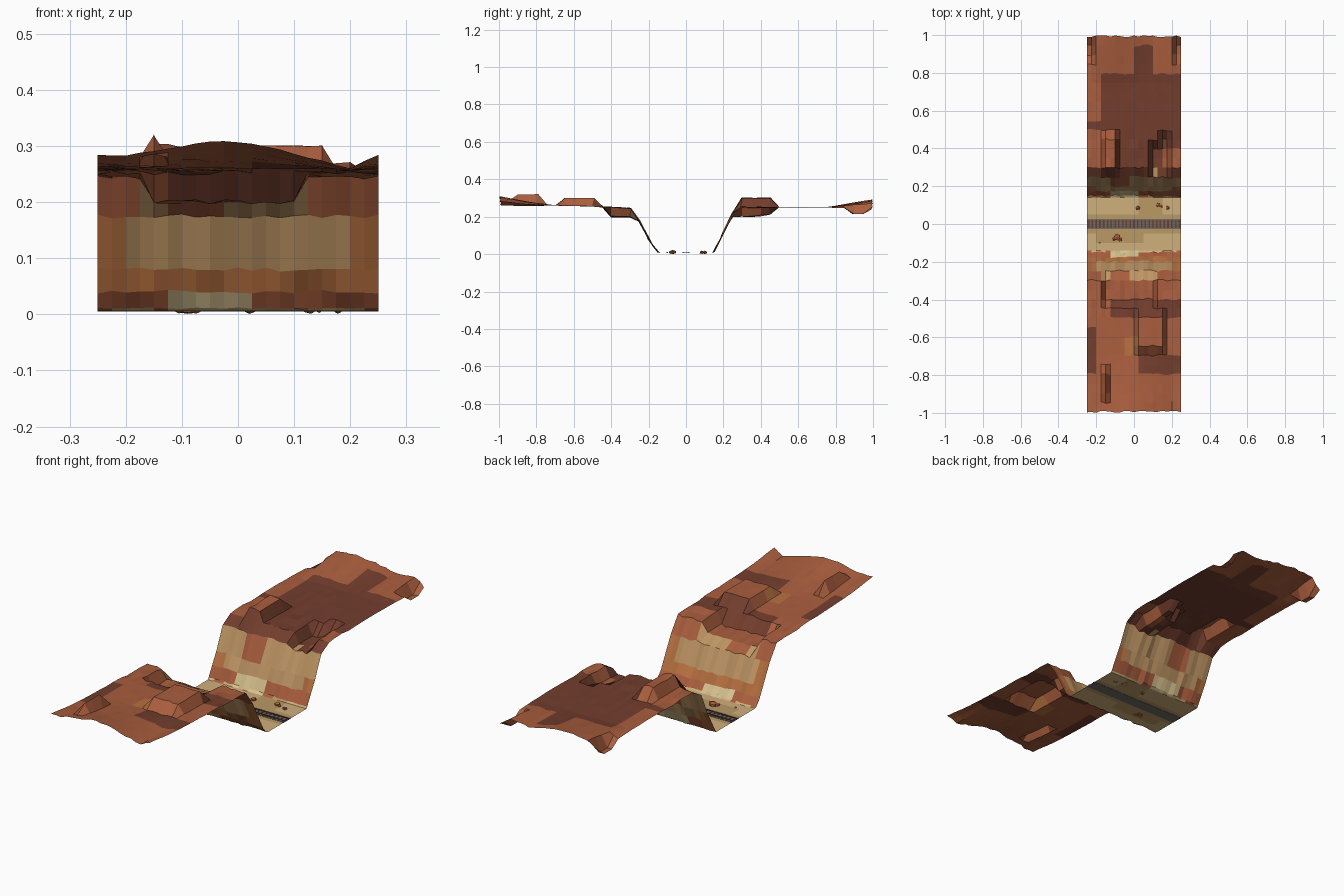
import bpy, bmesh, math, random
from mathutils import Vector

if "Cube" in bpy.data.objects:
    bpy.data.objects.remove(bpy.data.objects["Cube"])

random.seed(4)


def make_material(name, rgb):
    m = bpy.data.materials.new(name)
    m.diffuse_color = tuple((c / 255) ** 2.2 for c in rgb) + (1,)
    m.use_nodes = True
    m.node_tree.nodes["Principled BSDF"].inputs["Base Color"].default_value = m.diffuse_color
    return m


MATS = [make_material(n, c) for n, c in (
    ("red_rock", (168, 94, 64)), ("dark_rock", (114, 64, 49)),
    ("orange_rock", (182, 112, 66)), ("tan_rock", (190, 148, 100)),
    ("cream_rock", (214, 192, 142)), ("sand", (206, 174, 122)),
    ("dark_sand", (186, 152, 102)), ("ballast", (112, 106, 98)),
    ("rail_steel", (78, 76, 76)))]
RED, DARK, ORANGE, TAN, CREAM, SAND, DSAND, BALLAST, STEEL = range(9)

# Canyon cross-section (y, z) from the front edge to the back edge
PROFILE = [(-1, .285), (-.85, .268), (-.7, .26), (-.5, .255), (-.3, .245), (-.25, .175),
           (-.2, .08), (-.175, .04), (-.15, .011), (-.14, .006), (.14, .006), (.15, .013),
           (.175, .06), (.2, .115), (.25, .215), (.3, .25), (.75, .25), (1, .262)]


def lerp_table(t, table):
    for (a, u), (b, v) in zip(table, table[1:]):
        if t <= b:
            return u + (v - u) * (t - a) / (b - a)
    return table[-1][1]


# Rolling of the plateau ends; both sides match so the strip can tile
FRONT_WAVE = [(-.25, 0), (-.2, -.002), (-.1, .015), (-.03, .025), (.05, .015), (.2, -.025), (.25, 0)]
BACK_WAVE = [(-.25, -.025), (-.2, .02), (-.1, .03), (0, .02), (.1, 0), (.2, .01), (.25, -.025)]

# Raised blocks and sunken ledges: x0, x1, y0, y1, level
BLOCKS = [(-.16, -.14, -.9, -.8, .32), (.02, .16, -.66, -.49, .30),
          (-.155, .105, -.41, -.29, .20), (-.16, -.09, .29, .46, .30),
          (.09, .18, .24, .41, .20), (.14, .18, .4, .46, .21)]


def height(x, y):
    z = lerp_table(y, PROFILE)
    if y < -.7:
        z += lerp_table(x, FRONT_WAVE) * (-y - .7) / .3
    if y > .75:
        z += lerp_table(x, BACK_WAVE) * (y - .75) / .25
    if abs(x) > .22 and .86 < y < .96:
        z = .215
    for x0, x1, y0, y1, level in BLOCKS:
        if x0 <= x <= x1 and y0 <= y <= y1:
            z = level
    return z


def rock_colour(c):
    x, y, z = c
    if abs(y) < .145:
        blotch = (y > .07 and x > .02 and x < .15) or (-.1 < y < -.02 and -.2 < x < .05) or abs(y) < .05
        return DSAND if blotch else SAND
    if abs(y) < .31:
        if z < .05:
            return CREAM if -.125 < x < .025 else RED
        if z < .08:
            return ORANGE
        if z < .2:
            if -.125 < x < -.025 and z > .15:
                return RED
            if abs(x) > .2 or (y < 0 and x > .1 and z < .12):
                return ORANGE if z < .13 else TAN
            return TAN
        return DARK if y > 0 or abs(x) < .12 else RED
    if y > 0:
        if y > .8:
            return DARK if 0 < x < .1 and y < .95 else RED
        if x < -.17 and y > .55 or (x < -.1 and y < .48) or (x > .15 and y < .4):
            return RED
        return DARK
    if -.5 < y < -.4 and -.12 < x < .25:
        return DARK
    if -.78 < y < -.55 and (x < -.2 or (x > .03 and y < -.7)):
        return DARK
    if -.7 < y < -.6 and -.05 < x < .02:
        return ORANGE
    return RED


def finish(bm, name, mats=MATS):
    me = bpy.data.meshes.new(name)
    bm.to_mesh(me)
    bm.free()
    for m in mats:
        me.materials.append(m)
    ob = bpy.data.objects.new(name, me)
    bpy.context.collection.objects.link(ob)
    return ob


# Canyon sheet: plateaus, cliffs and valley floor
bm = bmesh.new()
N = 20
ys = sorted({round(-1 + .05 * i, 3) for i in range(41)} | {-.175, .175, -.14, .14})
rows = []
for y in ys:
    row = []
    rough = .008 if abs(y) > .145 else 0
    jit = [(random.uniform(-1, 1), random.uniform(-1, 1)) for _ in range(N)]
    for i in range(N + 1):
        x = -.25 + i * .5 / N
        jy, jz = jit[i % N]
        on_cliff = .16 < abs(y) < .5
        yy = y * .994 + jy * rough * .75
        zz = height(x, y) + jz * rough * (.5 if on_cliff else .15)
        row.append(bm.verts.new((x, yy, zz)))
    rows.append(row)
for a, b in zip(rows, rows[1:]):
    for i in range(N):
        f = bm.faces.new((a[i], a[i + 1], b[i + 1], b[i]))
        f.material_index = rock_colour(f.calc_center_median())
finish(bm, "canyon_ground")


def add_box(bm, centre, size):
    r = bmesh.ops.create_cube(bm, size=1)["verts"]
    for v in r:
        v.co = Vector([c + s * p for c, s, p in zip(centre, size, v.co)])


# Railway: ballast bed, sleepers and two rails
bm = bmesh.new()
add_box(bm, (0, 0, .006), (.5, .054, .002))
finish(bm, "ballast_bed", [MATS[BALLAST]])
bm = bmesh.new()
for i in range(25):
    add_box(bm, (-.24 + i * .02, 0, .0075), (.008, .044, .002))
finish(bm, "sleepers", [MATS[DARK]])
bm = bmesh.new()
for s in (-1, 1):
    add_box(bm, (0, s * .014, .009), (.5, .003, .003))
finish(bm, "rails", [MATS[STEEL]])

# Loose boulders on the sand
for k, (x, y, r) in enumerate([(-.09, -.07, .02), (-.075, -.082, .014), (-.105, -.078, .012),
                               (-.18, -.1, .005), (.02, .085, .013), (.13, .1, .014),
                               (.178, .086, .012), (.145, .093, .008)]):
    bm = bmesh.new()
    bmesh.ops.create_icosphere(bm, subdivisions=1, radius=r)
    for v in bm.verts:
        v.co *= random.uniform(.75, 1.1)
        v.co = Vector((x + v.co.x, y + v.co.y, max(.001, .009 + v.co.z * .75)))
    finish(bm, "boulder_%d" % (k + 1), [MATS[ORANGE if k % 2 else RED]])
